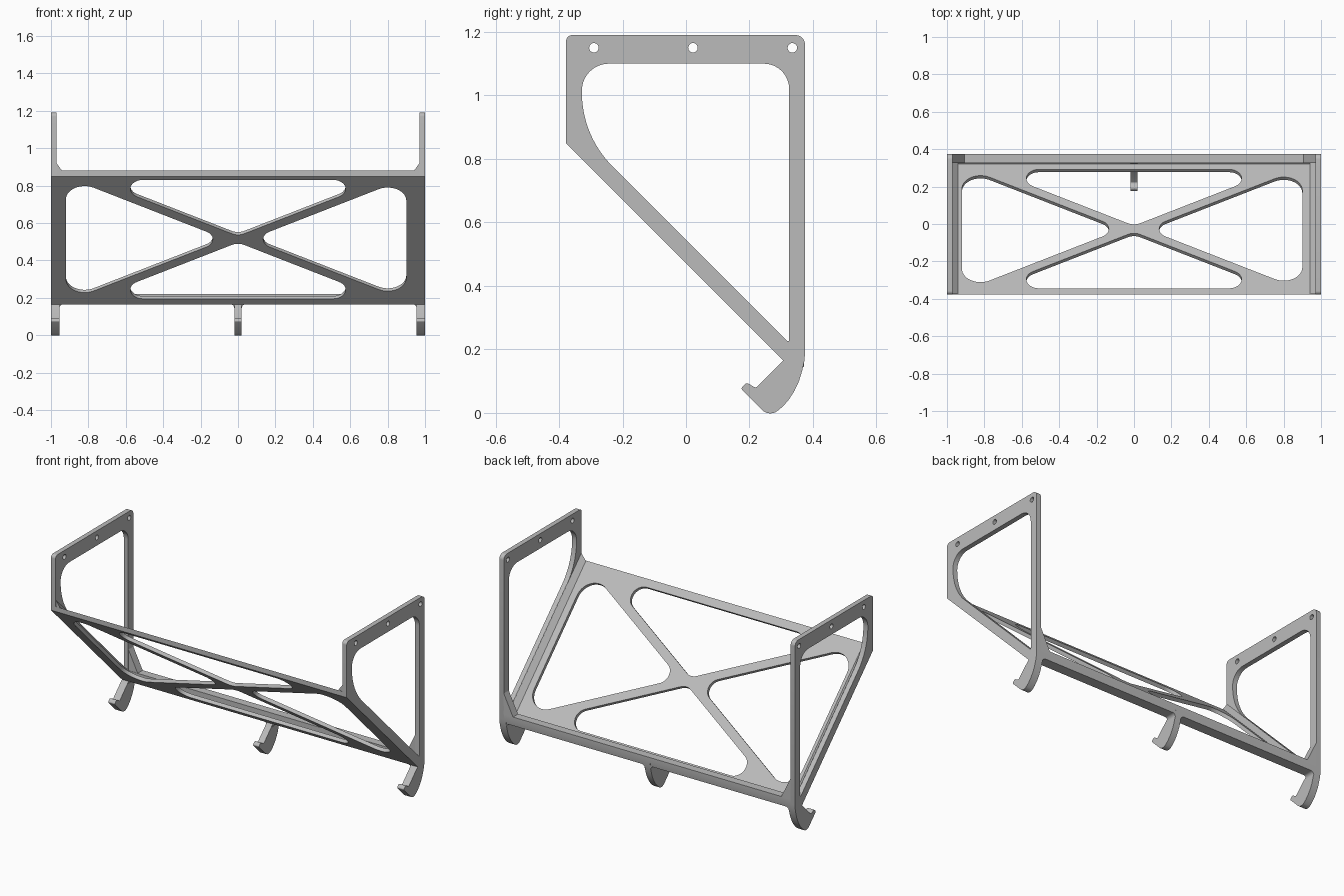
import bpy, bmesh, math
from mathutils import Vector

if "Cube" in bpy.data.objects:
    bpy.data.objects.remove(bpy.data.objects["Cube"])

grey = bpy.data.materials.new("light_grey")
grey.diffuse_color = (0.5, 0.5, 0.5, 1)
grey.use_nodes = True
grey.node_tree.nodes["Principled BSDF"].inputs["Base Color"].default_value = grey.diffuse_color


def rounded(corners, steps=10):
    """Closed 2D outline; each corner is (u, v, fillet radius)."""
    out = []
    n = len(corners)
    for i, (u, v, r) in enumerate(corners):
        p = Vector((u, v))
        if r == 0:
            out.append(p)
            continue
        a = (Vector(corners[i - 1][:2]) - p).normalized()
        b = (Vector(corners[(i + 1) % n][:2]) - p).normalized()
        half = a.angle(b) / 2
        centre = p + (a + b).normalized() * (r / math.sin(half))
        start = p + a * (r / math.tan(half)) - centre
        end = p + b * (r / math.tan(half)) - centre
        sweep = start.angle(end)
        for k in range(steps + 1):
            t = k / steps
            out.append(centre + (start * math.sin((1 - t) * sweep)
                                 + end * math.sin(t * sweep)) / math.sin(sweep))
    return out


def circle(u, v, r, n=20):
    return [Vector((u + r * math.cos(2 * math.pi * k / n),
                    v + r * math.sin(2 * math.pi * k / n))) for k in range(n)]


def extrude(name, loops, place, depth):
    """Fill outlines (first one outer, others holes) and extrude by depth."""
    bm = bmesh.new()
    edges = []
    for loop in loops:
        vs = [bm.verts.new(place(*p)) for p in loop]
        edges += [bm.edges.new((vs[i - 1], vs[i])) for i in range(len(vs))]
    bmesh.ops.triangle_fill(bm, edges=edges, use_beauty=True)
    ext = bmesh.ops.extrude_face_region(bm, geom=bm.faces[:])
    top = [g for g in ext["geom"] if isinstance(g, bmesh.types.BMVert)]
    bmesh.ops.translate(bm, verts=top, vec=depth)
    bmesh.ops.recalc_face_normals(bm, faces=bm.faces)
    me = bpy.data.meshes.new(name)
    bm.to_mesh(me)
    bm.free()
    me.materials.append(grey)
    ob = bpy.data.objects.new(name, me)
    bpy.context.collection.objects.link(ob)
    bpy.context.view_layer.objects.active = ob
    ob.select_set(True)
    bpy.ops.object.shade_smooth_by_angle(angle=math.radians(30))
    ob.select_set(False)
    return ob


def along_x(name, loops, x0, x1):
    return extrude(name, loops, lambda y, z: (x0, y, z), (x1 - x0, 0, 0))


def along_y(name, loops, y0, y1):
    return extrude(name, loops, lambda x, z: (x, y0, z), (0, y1 - y0, 0))


# Side frames: outer outline, large opening and three screw holes
frame_outer = rounded([(-0.378, 0.85, 0), (-0.378, 1.19, 0.02), (0.375, 1.19, 0.03),
                       (0.375, 0.19, 0), (0.371, 0.165, 0), (0.307, 0.165, 0)])
frame_open = rounded([(-0.328, 1.10, 0.085), (0.325, 1.10, 0.08),
                      (0.325, 0.22, 0.004), (-0.328, 0.873, 0.33)], 16)
screw_holes = [circle(y, 1.15, 0.015) for y in (-0.29, 0.022, 0.335)]

# Hook profile in the y-z plane
hook = rounded([(0.307, 0.165, 0), (0.22, 0.078, 0.01), (0.191, 0.096, 0.012),
                (0.172, 0.077, 0.008), (0.263, -0.0145, 0.037), (0.305, 0.02, 0),
                (0.325, 0.043, 0), (0.342, 0.07, 0), (0.356, 0.1, 0), (0.366, 0.133, 0),
                (0.373, 0.165, 0), (0.375, 0.19, 0), (0.325, 0.19, 0)], 6)


def flare(name, x, s):
    """Concave fillet where a hook side meets the beam."""
    r = 0.02
    pts = [Vector((x, 0.167))]
    for k in range(7):
        a = k * math.pi / 12
        pts.append(Vector((x + s * r * (1 - math.cos(a)), 0.145 + r * math.sin(a))))
    pts.append(Vector((x + s * r, 0.167)))
    along_y(name, [pts], 0.307, 0.371)


for side, s in (("left", -1), ("right", 1)):
    along_x(side + "_side_frame", [frame_outer, frame_open] + screw_holes, s * 0.97, s)
    along_x(side + "_hook", [hook], s * 0.955, s)
    flare(side + "_hook_flare", s * 0.955, -s)
    flare("middle_hook_flare_" + side, s * 0.02, s)
    # Chamfered rail joining the panel to the frame, running down the slope
    rail = [Vector((s * 0.971, 0.879)), Vector((s * 0.94, 0.879)), Vector((s * 0.971, 0.921))]
    extrude(side + "_rail", [rail], lambda x, z: (x, -0.375, z), (0, 0.70, -0.70))
    # Rear gusset between post and beam
    gusset = [Vector((s * 0.971, 0.215)), Vector((s * 0.905, 0.215)), Vector((s * 0.971, 0.35))]
    along_y(side + "_gusset", [gusset], 0.327, 0.375)
along_x("middle_hook", [hook], -0.02, 0.02)

# Back beam
beam = rounded([(0.307, 0.165, 0), (0.371, 0.165, 0), (0.375, 0.19, 0),
                (0.375, 0.22, 0), (0.325, 0.22, 0), (0.325, 0.18, 0)])
along_x("back_beam", [beam], -0.97, 0.97)

# Sloped panel, drawn in its own plane: u = x, v = distance up the slope
R2 = math.sqrt(2)
C, HALF, GAP, SLOPE = 0.513 * R2, 0.318 * R2, 0.017 * R2, 0.39 * R2


def end_hole(s, outer):
    rise = SLOPE * (outer - 0.064)
    return rounded([(s * 0.064, C, 0.066), (s * outer, C + rise, 0.1),
                    (s * outer, C - rise, 0.1)], 14)


def long_hole(s):
    tip = (HALF - GAP) / SLOPE
    return rounded([(0, C + s * GAP, 0.07), (tip, C + s * HALF, 0.068),
                    (-tip, C + s * HALF, 0.068)], 14)


panel_outer = [Vector(p) for p in ((-0.97, 0.165 * R2), (0.97, 0.165 * R2),
                                   (0.97, 0.85 * R2), (-0.97, 0.85 * R2))]
panel = extrude("sloped_panel",
                [panel_outer, end_hole(-1, 0.92), end_hole(1, 0.9), long_hole(1), long_hole(-1)],
                lambda u, v: (u, 0.472 - v / R2, v / R2), (0, 0.015, 0.015))
# Plumb front edge
for v in panel.data.vertices:
    if v.co.z > 0.86:
        v.co.y, v.co.z = -0.378, 0.88
